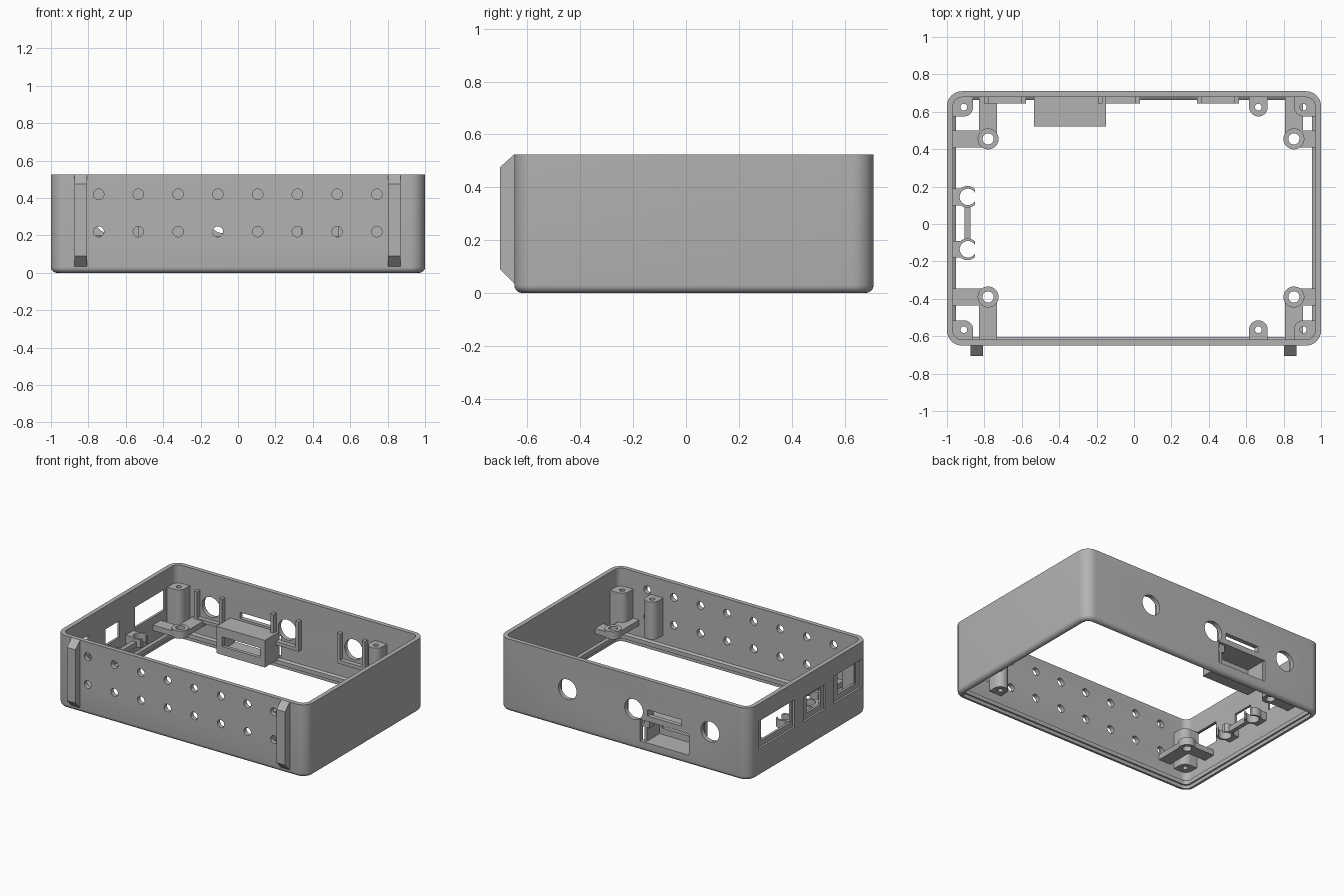
import bpy, bmesh, math
from mathutils import Matrix, Vector

cube = bpy.data.objects.get("Cube")
if cube:
    bpy.data.objects.remove(cube, do_unlink=True)

grey = bpy.data.materials.new("grey plastic")
grey.use_nodes = True
grey.diffuse_color = (0.45, 0.45, 0.45, 1)
grey.node_tree.nodes["Principled BSDF"].inputs["Base Color"].default_value = grey.diffuse_color

FRONT, BACK, SIDE = -0.65, 0.71, 1.0
TOP, WALL, MID = 0.525, 0.032, 0.03


def box(bm, x0, x1, y0, y1, z0, z1):
    size = Vector((x1 - x0, y1 - y0, z1 - z0))
    mid = Vector((x0 + x1, y0 + y1, z0 + z1)) / 2
    bmesh.ops.create_cube(bm, size=1, matrix=Matrix.Translation(mid) @ Matrix.Diagonal(size).to_4x4())


def rod(bm, x, y, z, r, length, axis="Z"):
    turn = Matrix.Rotation(math.pi / 2, 4, "X") if axis == "Y" else Matrix()
    bmesh.ops.create_cone(bm, cap_ends=True, segments=32, radius1=r, radius2=r, depth=length,
                          matrix=Matrix.Translation((x, y, z)) @ turn)


def make(name, bm):
    bmesh.ops.recalc_face_normals(bm, faces=bm.faces)
    mesh = bpy.data.meshes.new(name)
    bm.to_mesh(mesh)
    bm.free()
    mesh.materials.append(grey)
    obj = bpy.data.objects.new(name, mesh)
    bpy.context.collection.objects.link(obj)
    return obj


def cut(obj, cutter_bm):
    cutter = make("cutter", cutter_bm)
    cutter.hide_render = True
    mod = obj.modifiers.new("openings", "BOOLEAN")
    mod.operation, mod.solver, mod.object = "DIFFERENCE", "EXACT", cutter
    mod.use_self = True
    bpy.context.view_layer.update()
    graph = bpy.context.evaluated_depsgraph_get()
    mesh = bpy.data.meshes.new_from_object(obj.evaluated_get(graph))
    obj.modifiers.clear()
    obj.data = mesh
    bpy.data.objects.remove(cutter, do_unlink=True)


def smooth(obj):
    bpy.ops.object.select_all(action="DESELECT")
    obj.select_set(True)
    bpy.context.view_layer.objects.active = obj
    bpy.ops.object.shade_smooth_by_angle(angle=math.radians(30))


def loop(bm, inset, z):
    """Rounded rectangle, inset from the outer outline."""
    r = max(0.08 - inset, 0.03)
    hx, hy = SIDE - inset - r, (BACK - FRONT) / 2 - inset - r
    verts = []
    for q, (sx, sy) in enumerate([(1, 1), (-1, 1), (-1, -1), (1, -1)]):
        for i in range(9):
            a = math.pi / 2 * (q + i / 8)
            verts.append(bm.verts.new((sx * hx + r * math.cos(a), MID + sy * hy + r * math.sin(a), z)))
    return verts


# Open wall frame with a rounded lower edge and an inner lip
profile = [(0.03 * (1 - math.sin(a)), 0.03 * (1 - math.cos(a)))
           for a in [math.pi / 2 * i / 5 for i in range(6)]]
profile += [(0, TOP), (WALL, TOP), (WALL, 0.065), (0.047, 0.055), (0.047, 0.025), (0.036, 0.025), (0.036, 0)]
bm = bmesh.new()
loops = [loop(bm, inset, z) for inset, z in profile]
for a, b in zip(loops, loops[1:] + loops[:1]):
    n = len(a)
    for i in range(n):
        bm.faces.new((a[i], a[(i + 1) % n], b[(i + 1) % n], b[i]))
frame = make("wall_frame", bm)

ROUND_PORTS = (0.45, -0.08, -0.69)
bm = bmesh.new()
# front vent holes
for i in range(8):
    for z in (0.22, 0.42):
        rod(bm, -0.745 + 0.2125 * i, FRONT, z, 0.028, 0.2, "Y")
# back round ports, slot and pocket mouth
for x in ROUND_PORTS:
    rod(bm, x, BACK, 0.285, 0.073, 0.2, "Y")
box(bm, -0.46, -0.19, 0.6, 0.8, 0.265, 0.31)
box(bm, -0.52, -0.13, 0.6, 0.8, 0.07, 0.225)
# right side windows: through opening inside a shallow recess
for y0, y1, z0, z1 in [(0.19, 0.60, 0.2, 0.4), (-0.16, 0.09, 0.2, 0.38), (-0.58, -0.26, 0.2, 0.4)]:
    box(bm, -1.1, -SIDE + 0.015, y0, y1, z0, z1)
cut(frame, bm)
bm = bmesh.new()
for y0, y1, z0, z1 in [(0.21, 0.55, 0.24, 0.39), (-0.13, 0.03, 0.24, 0.36), (-0.53, -0.32, 0.24, 0.39)]:
    box(bm, -1.1, -0.9, y0, y1, z0, z1)
cut(frame, bm)
smooth(frame)

# Chamfered ribs on the front
for name, x in (("right_rib", -0.84), ("left_rib", 0.835)):
    bm = bmesh.new()
    outline = [(FRONT + 0.01, 0.035), (FRONT, 0.035), (-0.705, 0.09), (-0.705, 0.475),
               (FRONT, TOP), (FRONT + 0.01, TOP)]
    face = bm.faces.new([bm.verts.new((x - 0.034, y, z)) for y, z in outline])
    out = bmesh.ops.extrude_face_region(bm, geom=[face])
    bmesh.ops.translate(bm, vec=(0.068, 0, 0),
                        verts=[v for v in out["geom"] if isinstance(v, bmesh.types.BMVert)])
    make(name, bm)

# Screw posts against the front and back walls
for x in (-0.91, 0.665, 0.905):
    for y, wall in ((0.625, BACK - 0.02), (-0.565, FRONT + 0.02)):
        bm = bmesh.new()
        rod(bm, x, y, 0.26, 0.05, 0.27)
        box(bm, x - 0.05, x + 0.05, min(y, wall), max(y, wall), 0.125, 0.395)
        if abs(x) > 0.8:
            end = math.copysign(0.98, x)
            box(bm, min(x, end), max(x, end), y - 0.05, y + 0.05, 0.125, 0.395)
        post = make("screw_post", bm)
        bm = bmesh.new()
        rod(bm, x, y, 0.26, 0.018, 0.4)
        cut(post, bm)
        smooth(post)

# Corner mounting brackets: two arms and a ringed screw seat
for x in (-0.78, 0.855):
    for y, wall in ((0.455, BACK - 0.02), (-0.39, FRONT + 0.02)):
        end = math.copysign(0.98, x)
        bm = bmesh.new()
        rod(bm, x, y, 0.172, 0.056, 0.055)
        box(bm, min(x, end), max(x, end), y - 0.045, y + 0.045, 0.145, 0.185)
        box(bm, x - 0.048, x + 0.048, min(y, wall), max(y, wall), 0.145, 0.185)
        bracket = make("mounting_bracket", bm)
        bm = bmesh.new()
        rod(bm, x, y, 0.17, 0.03, 0.2)
        cut(bracket, bm)
        smooth(bracket)

# Hollow pocket behind the back wall, with a slot in its inner face
bm = bmesh.new()
box(bm, -0.535, -0.15, 0.52, BACK - 0.02, 0.055, 0.25)
pocket = make("back_pocket", bm)
bm = bmesh.new()
box(bm, -0.515, -0.17, 0.545, 0.8, 0.07, 0.225)
cut(pocket, bm)
bm = bmesh.new()
box(bm, -0.49, -0.19, 0.4, 0.6, 0.115, 0.185)
cut(pocket, bm)

# U-shaped holders around the round ports
for x in ROUND_PORTS:
    bm = bmesh.new()
    for s in (-1, 1):
        box(bm, x + s * 0.1 - 0.012, x + s * 0.1 + 0.012, 0.645, BACK - 0.02, 0.17, 0.385)
    box(bm, x - 0.1, x + 0.1, 0.645, BACK - 0.02, 0.17, 0.195)
    make("port_holder", bm)

# Pair of open clips on the right wall, joined by a bar
for y in (0.145, -0.135):
    bm = bmesh.new()
    rod(bm, -0.89, y, 0.2, 0.058, 0.06)
    box(bm, -0.98, -0.89, y - 0.045, y + 0.045, 0.17, 0.23)
    clip = make("side_clip", bm)
    bm = bmesh.new()
    rod(bm, -0.888, y, 0.2, 0.044, 0.2)
    box(bm, -0.85, -0.7, y - 0.1, y + 0.1, 0.1, 0.3)
    cut(clip, bm)
    smooth(clip)
bm = bmesh.new()
box(bm, -0.905, -0.875, -0.085, 0.095, 0.17, 0.21)
make("clip_bar", bm)
